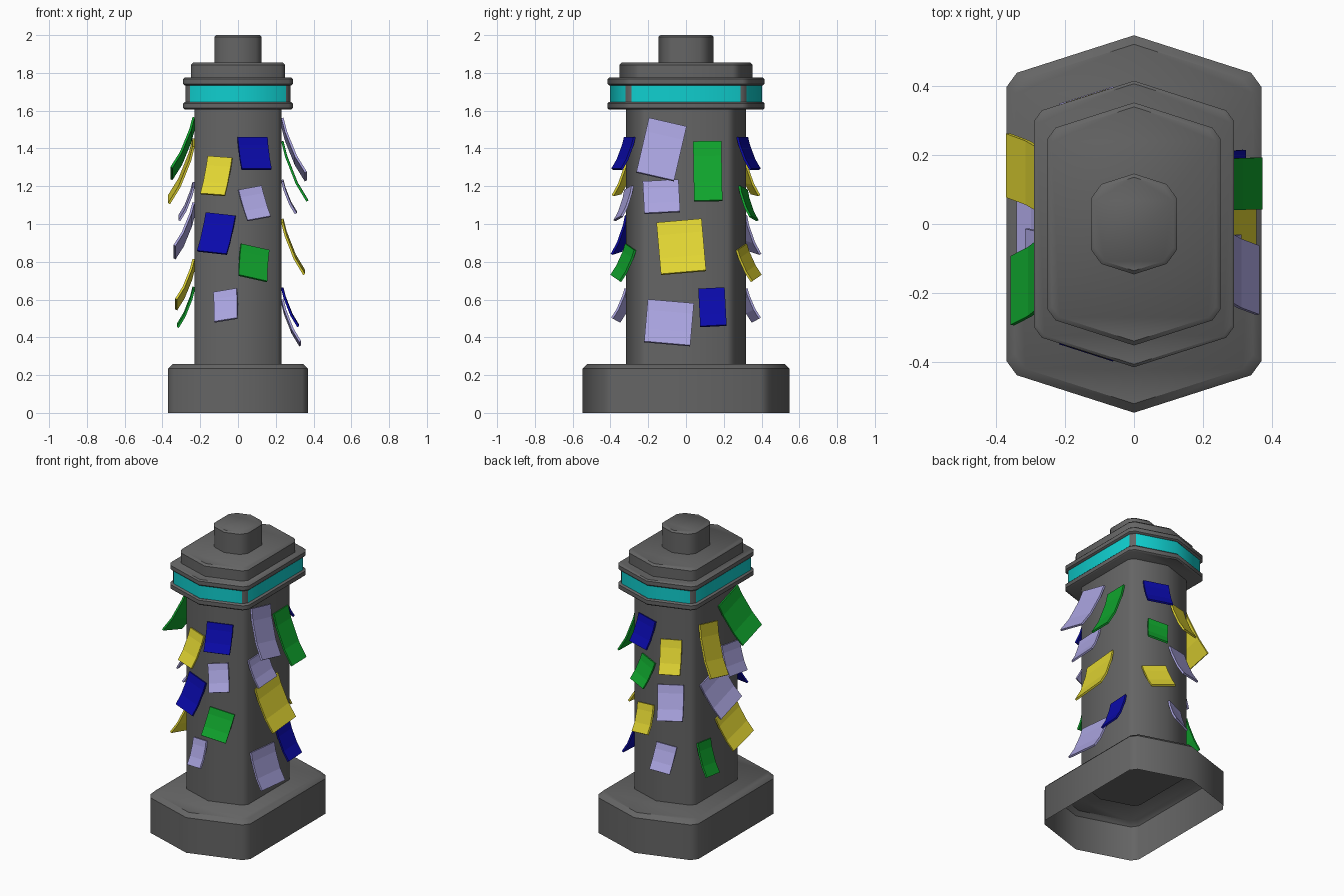
import bpy, bmesh
from math import radians, cos, sin
from mathutils import Vector

if "Cube" in bpy.data.objects:
    bpy.data.objects.remove(bpy.data.objects["Cube"])


def material(name, r, g, b):
    m = bpy.data.materials.new(name)
    m.diffuse_color = (r, g, b, 1)
    m.use_nodes = True
    m.node_tree.nodes["Principled BSDF"].inputs["Base Color"].default_value = m.diffuse_color
    return m


STONE = material("stone_grey", .13, .13, .13)
TEAL = material("teal", .005, .62, .62)
YELLOW = material("yellow", .75, .66, .032)
LAVENDER = material("lavender", .40, .37, .74)
GREEN = material("green", .005, .37, .026)
BLUE = material("blue", .003, .003, .40)

SLOPE = .32   # how far the pointed ends fall away per unit of x


def outline(hx, ty, c):
    """Long hexagon with pointed +-y ends and chamfered side corners."""
    cy = ty - SLOPE * hx
    right = [(0, -ty), (hx - .95 * c, -(cy + .3 * c)), (hx, -(cy - c)),
             (hx, cy - c), (hx - .95 * c, cy + .3 * c), (0, ty)]
    return right + [(-x, y) for x, y in right[-2:0:-1]]


def make_object(name, bm, mats):
    me = bpy.data.meshes.new(name)
    bm.to_mesh(me)
    bm.free()
    for m in mats:
        me.materials.append(m)
    ob = bpy.data.objects.new(name, me)
    bpy.context.collection.objects.link(ob)
    return ob


def tier(name, hx, ty, z0, z1, c=.024, top=0, bottom=0, hollow=False, panels=False):
    """One storey of the column, with optional bevelled rims."""
    profile = [(bottom, z0)] + ([(0, z0 + bottom)] if bottom else [])
    profile += ([(0, z1 - top)] if top else []) + [(top, z1)]
    bm = bmesh.new()
    rings = [[bm.verts.new((x, y, z)) for x, y in outline(hx - d, ty - 1.05 * d, c)]
             for d, z in profile]
    n = len(rings[0])
    for a, b in zip(rings, rings[1:]):
        for i in range(n):
            j = (i + 1) % n
            bm.faces.new((a[i], a[j], b[j], b[i]))
    bm.faces.new(rings[-1])
    if not hollow:
        bm.faces.new(rings[0][::-1])
    bm.normal_update()
    if panels:  # glowing panels everywhere except the chamfered corners
        for f in bm.faces:
            if abs(f.normal.z) < .5 and not .5 < abs(f.normal.x) < .95:
                f.material_index = 1
    ob = make_object(name, bm, [STONE, TEAL] if panels else [STONE])
    bpy.ops.object.select_all(action='DESELECT')
    ob.select_set(True)
    bpy.context.view_layer.objects.active = ob
    bpy.ops.object.shade_smooth_by_angle(angle=radians(40))


# Column, bottom to top
tier("base", .37, .547, 0, .26, .032, top=.025, hollow=True)
tier("shaft", .23, .317, .25, 1.62, .025)
tier("lower_rim", .29, .415, 1.605, 1.647, top=.008, bottom=.008)
tier("light_band", .277, .402, 1.64, 1.74, panels=True)
tier("upper_rim", .29, .415, 1.734, 1.775, top=.008, bottom=.008)
tier("cap", .25, .352, 1.77, 1.855, top=.012)
tier("knob", .125, .146, 1.85, 2.0, .032, top=.01)

# Sheet profile: fraction of height, fraction of outward curl
CURL = [(0, 0), (.25, .15), (.7, .57), (1, 1)]


def note(name, mat, origin, normal, w, h, rot):
    """A paper sheet pinned at its top edge, curling away from the wall."""
    o, n = Vector(origin), Vector(normal).normalized()
    right, up = Vector((0, 0, 1)).cross(n), Vector((0, 0, 1))
    a = radians(rot)
    u = right * cos(a) + up * sin(a)
    v = up * cos(a) - right * sin(a)
    bm = bmesh.new()
    rows = []
    for t, f in CURL:
        p = o + v * h * (.5 - t) + n * (.005 + .42 * h * f)
        rows.append([bm.verts.new(p + u * s * w / 2) for s in (-1, 1)])
    for (a0, a1), (b0, b1) in zip(rows, rows[1:]):
        bm.faces.new((b0, b1, a1, a0))
    ob = make_object(name, bm, [mat])
    mod = ob.modifiers.new("thickness", 'SOLIDIFY')
    mod.thickness = .012
    mod.offset = 0


# Front and back share a layout: front colour, back colour, x, z, width, height, turn
for i, (front, back, x, z, w, h, rot) in enumerate([
        (BLUE, BLUE, .075, 1.375, .165, .17, 0),
        (YELLOW, YELLOW, -.10, 1.255, .135, .20, -4),
        (LAVENDER, GREEN, .075, 1.11, .13, .165, 10),
        (BLUE, LAVENDER, -.10, .95, .165, .205, -6),
        (GREEN, YELLOW, .072, .795, .16, .17, -12),
        (LAVENDER, LAVENDER, -.055, .57, .13, .16, 9)]):
    y = .317 - SLOPE * abs(x)
    nx = SLOPE if x > 0 else -SLOPE
    note(f"front_note_{i}", front, (x, -y, z), (nx, -1, 0), w, h, rot)
    note(f"back_note_{i}", back, (x, y, z), (nx, 1, 0), w, h, -rot)

# Right and left walls: side, colour, y, z, width, height, turn
for i, (s, mat, y, z, w, h, rot) in enumerate([
        (1, LAVENDER, -.13, 1.395, .205, .295, -13),
        (1, GREEN, .115, 1.28, .15, .315, 1),
        (1, LAVENDER, -.13, 1.145, .19, .17, 3),
        (1, YELLOW, -.025, .88, .24, .275, 5),
        (1, LAVENDER, -.09, .478, .245, .225, -5),
        (1, BLUE, .14, .56, .14, .20, 3),
        (-1, GREEN, -.15, 1.40, .21, .28, 18),
        (-1, YELLOW, .135, 1.28, .19, .31, -13),
        (-1, LAVENDER, -.12, 1.12, .19, .18, -8),
        (-1, LAVENDER, .04, .965, .23, .24, 18),
        (-1, YELLOW, -.11, .68, .22, .22, 15),
        (-1, GREEN, .16, .56, .135, .20, -7)]):
    side = "right" if s > 0 else "left"
    note(f"{side}_note_{i % 6}", mat, (s * .23, y, z), (s, 0, 0), w, h, rot)
